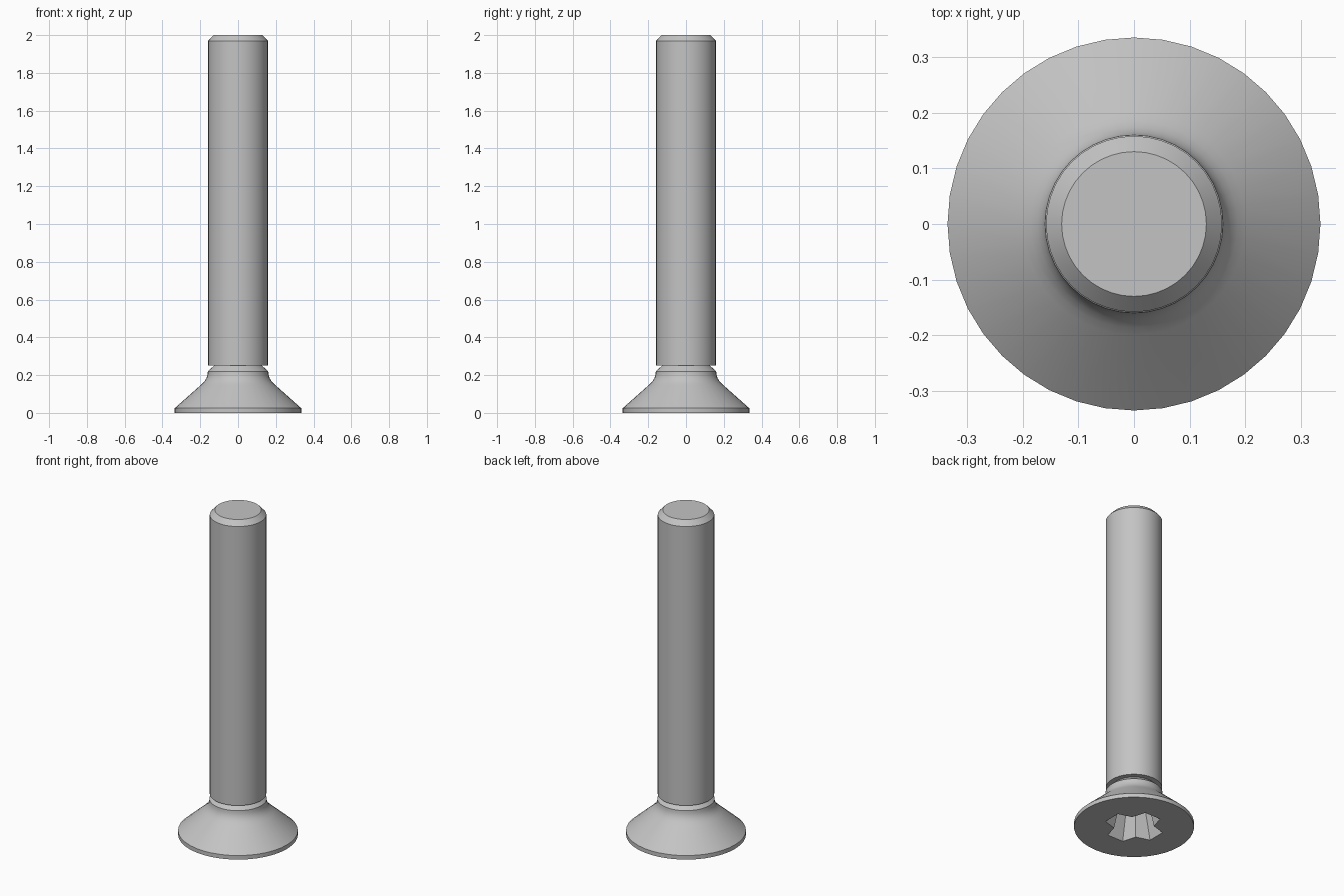
import bpy, bmesh
from math import cos, sin, pi, radians

SEGMENTS = 40

cube = bpy.data.objects.get("Cube")
if cube:
    bpy.data.objects.remove(cube, do_unlink=True)

steel = bpy.data.materials.new("grey steel")
steel.use_nodes = True
colour = (0.55, 0.55, 0.55, 1)
steel.diffuse_color = colour
steel.node_tree.nodes["Principled BSDF"].inputs["Base Color"].default_value = colour


def loft(name, rings):
    """Bridge a stack of closed rings and cap both ends."""
    bm = bmesh.new()
    loops = [[bm.verts.new(p) for p in ring] for ring in rings]
    n = len(loops[0])
    for low, high in zip(loops, loops[1:]):
        for i in range(n):
            j = (i + 1) % n
            bm.faces.new((low[i], low[j], high[j], high[i]))
    bm.faces.new(loops[0][::-1])
    bm.faces.new(loops[-1])
    bmesh.ops.recalc_face_normals(bm, faces=bm.faces)
    mesh = bpy.data.meshes.new(name)
    bm.to_mesh(mesh)
    bm.free()
    mesh.materials.append(steel)
    obj = bpy.data.objects.new(name, mesh)
    bpy.context.collection.objects.link(obj)
    return obj


def lathe(name, profile):
    """Turn a (radius, height) profile about the z axis."""
    angles = [2 * pi * i / SEGMENTS for i in range(SEGMENTS)]
    return loft(name, [[(r * cos(a), r * sin(a), z) for a in angles] for r, z in profile])


def activate(obj):
    bpy.ops.object.select_all(action='DESELECT')
    obj.select_set(True)
    bpy.context.view_layer.objects.active = obj


def cross_ring(z, tip, half_width, inner):
    """Four tapering arms along x and y."""
    ring = []
    for k in range(4):
        c, s = cos(k * pi / 2), sin(k * pi / 2)
        for x, y in ((tip, -half_width), (tip, half_width), (inner, inner)):
            ring.append((x * c - y * s, x * s + y * c, z))
    return ring


# Countersunk head with filleted neck and undercut
head = lathe("countersunk_head", [
    (0.335, 0), (0.335, 0.025), (0.2, 0.145), (0.186, 0.158), (0.174, 0.172),
    (0.166, 0.187), (0.161, 0.203), (0.16, 0.22), (0.127, 0.25), (0.127, 0.27)])

# Shaft with chamfered end
shaft = lathe("shaft", [(0.158, 0.25), (0.158, 1.97), (0.13, 2)])

# Tapered cross-shaped driver recess
cutter = loft("recess_cutter", [
    cross_ring(-0.02, 0.168, 0.056, 0.082),
    cross_ring(0.2, 0.105, 0.035, 0.05)])
cutter.hide_render = True
activate(head)
cut = head.modifiers.new("driver_recess", 'BOOLEAN')
cut.operation = 'DIFFERENCE'
cut.solver = 'EXACT'
cut.object = cutter
bpy.ops.object.modifier_apply(modifier=cut.name)
bpy.data.objects.remove(cutter, do_unlink=True)

for part in (head, shaft):
    activate(part)
    bpy.ops.object.shade_smooth_by_angle(angle=radians(30))
